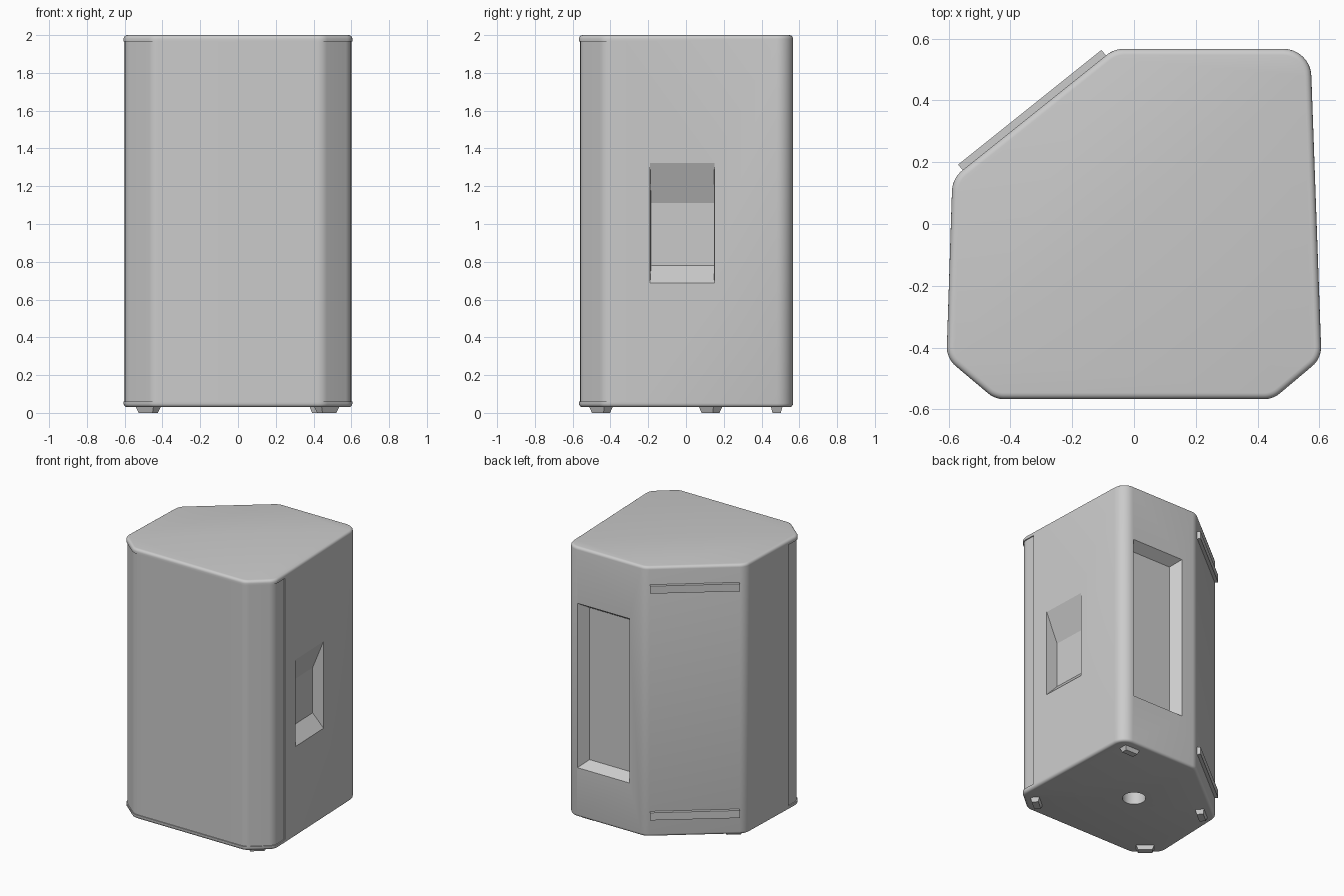
import bpy, bmesh, math
from mathutils import Vector, Matrix

if "Cube" in bpy.data.objects:
    bpy.data.objects.remove(bpy.data.objects["Cube"])


def rounded(corners, seg=8):
    """Round polygon corners given as (x, y, radius)."""
    out, n = [], len(corners)
    for i, (x, y, r) in enumerate(corners):
        p = Vector((x, y))
        if r == 0:
            out.append(p)
            continue
        a = (Vector(corners[i - 1][:2]) - p).normalized()
        b = (Vector(corners[(i + 1) % n][:2]) - p).normalized()
        half = a.angle(b) / 2
        c = p + (a + b).normalized() * (r / math.sin(half))
        t = r / math.tan(half)
        u, v = p + a * t - c, p + b * t - c
        sweep = u.angle(v)
        for k in range(seg + 1):
            f = k / seg
            out.append(c + (u * math.sin((1 - f) * sweep) + v * math.sin(f * sweep)) / math.sin(sweep))
    return out


def loft(name, ring_a, ring_b, bevel=0.0, smooth=True):
    """Solid between two rings with equal point counts."""
    bm = bmesh.new()
    va = [bm.verts.new(p) for p in ring_a]
    vb = [bm.verts.new(p) for p in ring_b]
    n = len(va)
    caps = [bm.faces.new(va[::-1]), bm.faces.new(vb)]
    for i in range(n):
        j = (i + 1) % n
        bm.faces.new((va[i], va[j], vb[j], vb[i]))
    bmesh.ops.recalc_face_normals(bm, faces=bm.faces)
    if bevel:
        rim = list({e for f in caps for e in f.edges})
        bmesh.ops.bevel(bm, geom=rim, offset=bevel, segments=4, profile=0.5, affect='EDGES')
    me = bpy.data.meshes.new(name)
    bm.to_mesh(me)
    bm.free()
    ob = bpy.data.objects.new(name, me)
    bpy.context.collection.objects.link(ob)
    if smooth:
        shade(ob)
    return ob


def shade(ob):
    bpy.ops.object.select_all(action='DESELECT')
    ob.select_set(True)
    bpy.context.view_layer.objects.active = ob
    bpy.ops.object.shade_smooth_by_angle(angle=math.radians(28))


def prism(name, pts, z0, z1, bevel=0.0):
    return loft(name, [(p[0], p[1], z0) for p in pts], [(p[0], p[1], z1) for p in pts], bevel)


def rect(x, y):
    return [(-x, -y), (x, -y), (x, y), (-x, y)]


def cut(ob, cutter):
    cutter.hide_render = True
    m = ob.modifiers.new("cut", 'BOOLEAN')
    m.operation, m.solver, m.object = 'DIFFERENCE', 'EXACT', cutter
    bpy.context.view_layer.objects.active = ob
    bpy.ops.object.modifier_apply(modifier=m.name)
    bpy.data.objects.remove(cutter)


def pocket(name, outer, inner, place, depth):
    """Tapered recess cutter; rectangles are (u0, u1, z0, z1)."""
    def ring(k):
        u0, u1, z0, z1 = [a + (b - a) * k for a, b in zip(outer, inner)]
        return [place(u, z, depth * k) for u, z in ((u0, z0), (u1, z0), (u1, z1), (u0, z1))]
    return loft(name, ring(-0.2), ring(1), smooth=False)


# Cabinet shell
outline = rounded([(-0.45, -0.567, 0.08), (0.45, -0.567, 0.08), (0.607, -0.435, 0.08),
                   (0.571, 0.567, 0.09), (-0.064, 0.567, 0.09), (-0.588, 0.148, 0.09),
                   (-0.607, -0.435, 0.08)])
body = prism("cabinet", outline, 0.03, 2.0, 0.02)

# Front opening for the grille
cut(body, prism("front_cutter", [(-1, -1), (1, -1), (1, -0.32), (-1, -0.32)], 0.06, 1.967))

# Side handle recess and rear panel recess
cut(body, pocket("handle_cutter", (-0.19, 0.15, 0.69, 1.32), (-0.185, 0.147, 0.78, 1.11),
                 lambda y, z, d: (0.591 - 0.036 * (y + 0.02) - d, y, z), 0.085))
cut(body, pocket("panel_cutter", (0.06, 0.48, 0.39, 1.59), (0.11, 0.43, 0.435, 1.545),
                 lambda x, z, d: (x, 0.567 - d, z), 0.07))

# Pole socket in the base
circle = [(0.078 * math.cos(a * math.tau / 32), 0.078 * math.sin(a * math.tau / 32)) for a in range(32)]
cut(body, prism("socket_cutter", circle, -0.1, 0.17))
shade(body)

# Wraparound front grille, slightly set in from the shell
g = 0.007
prism("front_grille", rounded([(-0.448, -0.567 + g, 0.08), (0.448, -0.567 + g, 0.08),
                               (0.607 - g, -0.432, 0.08), (0.602 - g, -0.30, 0),
                               (-0.602 + g, -0.30, 0), (-0.607 + g, -0.432, 0.08)]), 0.06, 1.967)

# Tapered feet
for name, x, y, ang in (("front_right", 0.47, -0.45, 40), ("front_left", -0.475, -0.45, -40),
                        ("back_right", 0.44, 0.48, 0), ("back_left", -0.475, 0.13, 39)):
    foot = loft("foot_" + name, [(*p, 0) for p in rect(0.048, 0.022)],
                [(*p, 0.035) for p in rect(0.062, 0.031)], smooth=False)
    foot.data.transform(Matrix.Translation((x, y, 0)) @ Matrix.Rotation(math.radians(ang), 4, 'Z'))

# Skid rails on the angled back face
d = Vector((0.524, 0.419)).normalized()
n = Vector((-d.y, d.x))
mid = Vector((-0.323, 0.36))
for name, z in (("lower", 0.16), ("upper", 1.815)):
    pts = [mid + d * s * 0.297 + n * t for s, t in ((-1, -0.02), (1, -0.02), (1, 0.023), (-1, 0.023))]
    prism("skid_rail_" + name, pts, z, z + 0.055)
